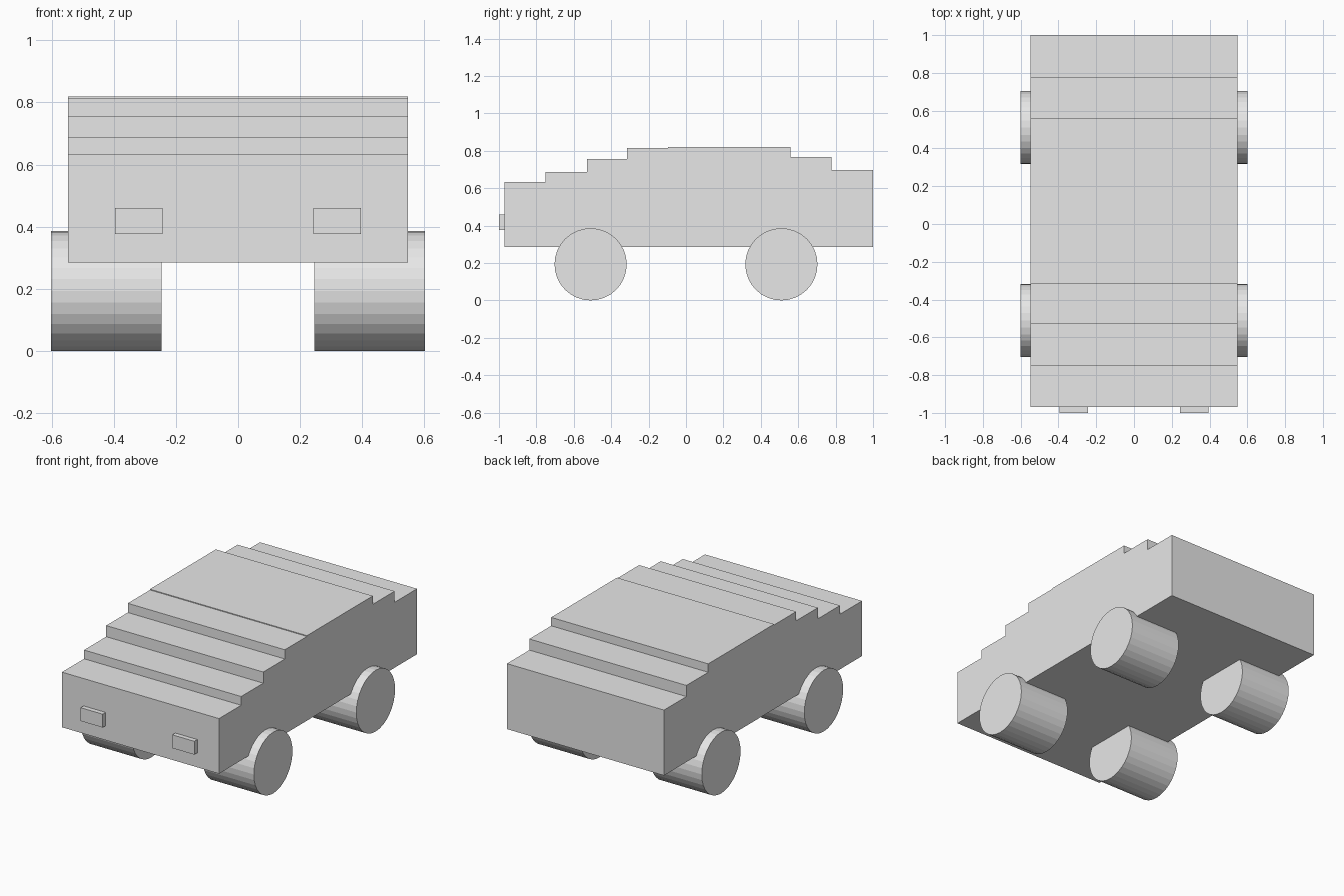
import bpy
import bmesh
from mathutils import Matrix

if "Cube" in bpy.data.objects:
    bpy.data.objects.remove(bpy.data.objects["Cube"], do_unlink=True)

GREY = (0.8, 0.8, 0.8, 1.0)
grey = bpy.data.materials.new("light grey")
grey.use_nodes = True
grey.diffuse_color = GREY
grey.node_tree.nodes["Principled BSDF"].inputs["Base Color"].default_value = GREY


def add_object(name, bm):
    bmesh.ops.recalc_face_normals(bm, faces=bm.faces)
    mesh = bpy.data.meshes.new(name)
    bm.to_mesh(mesh)
    bm.free()
    mesh.materials.append(grey)
    obj = bpy.data.objects.new(name, mesh)
    bpy.context.collection.objects.link(obj)
    return obj


# Body: stepped side profile extruded across the full width
BOTTOM, HALF_WIDTH = 0.285, 0.547
STEPS = [(-0.97, 0.632), (-0.75, 0.687), (-0.53, 0.757), (-0.315, 0.815),
         (-0.095, 0.82), (0.56, 0.767), (0.777, 0.697)]
REAR = 1.0
profile = [(STEPS[0][0], BOTTOM)]
for i, (y, z) in enumerate(STEPS):
    y_end = STEPS[i + 1][0] if i + 1 < len(STEPS) else REAR
    profile += [(y, z), (y_end, z)]
profile.append((REAR, BOTTOM))

bm = bmesh.new()
side = bm.faces.new([bm.verts.new((-HALF_WIDTH, y, z)) for y, z in profile])
extruded = bmesh.ops.extrude_face_region(bm, geom=[side])["geom"]
bmesh.ops.translate(bm, vec=(2 * HALF_WIDTH, 0, 0),
                    verts=[v for v in extruded if isinstance(v, bmesh.types.BMVert)])
add_object("body", bm)

# Wheels: wide drums reaching in under the body
RADIUS, INNER, OUTER = 0.193, 0.246, 0.602
for side_name, sx in (("left", 1), ("right", -1)):
    for end_name, y in (("front", -0.51), ("rear", 0.51)):
        bm = bmesh.new()
        bmesh.ops.create_cone(bm, cap_ends=True, segments=32, radius1=RADIUS,
                              radius2=RADIUS, depth=OUTER - INNER,
                              matrix=Matrix.Rotation(1.5707963, 4, "Y"))
        wheel = add_object(f"{end_name}_{side_name}_wheel", bm)
        wheel.location = (sx * (INNER + OUTER) / 2, y, RADIUS)

    # Headlight: small block on the front face
    bm = bmesh.new()
    bmesh.ops.create_cube(bm, size=1)
    bmesh.ops.scale(bm, vec=(0.153, 0.04, 0.084), verts=bm.verts)
    add_object(f"{side_name}_headlight", bm).location = (sx * 0.319, -0.98, 0.418)
